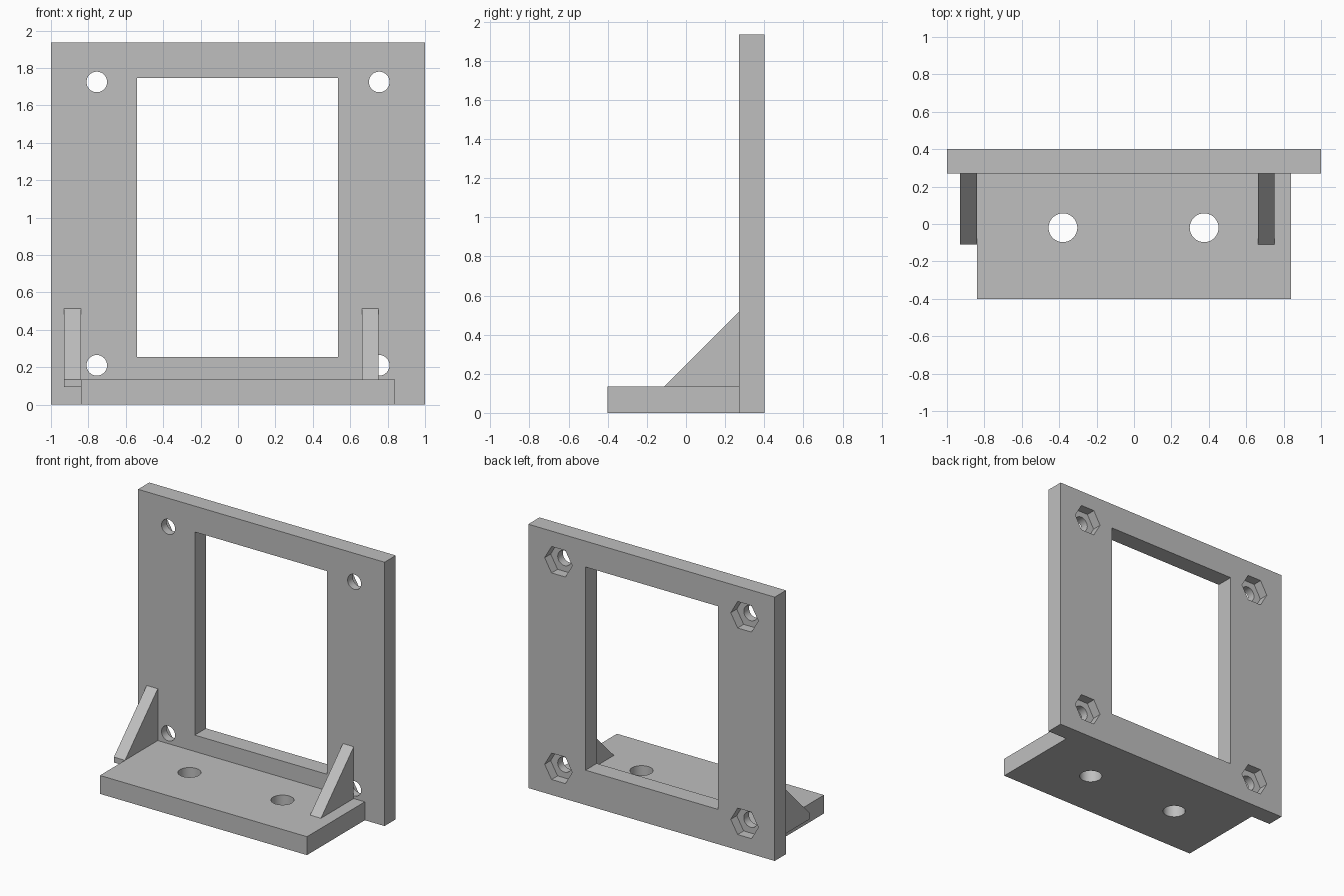
import bpy
import bmesh
import math
from mathutils import Matrix, Vector

default_cube = bpy.data.objects.get("Cube")
if default_cube:
    bpy.data.objects.remove(default_cube, do_unlink=True)

# Single grey material
grey = bpy.data.materials.new("plain_grey")
grey.use_nodes = True
grey.diffuse_color = (0.52, 0.52, 0.52, 1)
grey.node_tree.nodes["Principled BSDF"].inputs["Base Color"].default_value = (0.52, 0.52, 0.52, 1)


def make_object(name, bm):
    bmesh.ops.recalc_face_normals(bm, faces=bm.faces)
    mesh = bpy.data.meshes.new(name)
    bm.to_mesh(mesh)
    bm.free()
    mesh.materials.append(grey)
    obj = bpy.data.objects.new(name, mesh)
    bpy.context.collection.objects.link(obj)
    return obj


def box(name, low, high):
    low, high = Vector(low), Vector(high)
    bm = bmesh.new()
    bmesh.ops.create_cube(bm, size=1)
    bmesh.ops.scale(bm, vec=high - low, verts=bm.verts)
    bmesh.ops.translate(bm, vec=(low + high) / 2, verts=bm.verts)
    return make_object(name, bm)


def prism(name, sides, radius, depth, center, axis):
    bm = bmesh.new()
    turn = Matrix.Rotation(math.pi / 2, 4, "X") if axis == "Y" else Matrix()
    # Start at a point on +x so hexagons have flat tops
    ring = [bm.verts.new((radius * math.cos(i * math.tau / sides),
                          radius * math.sin(i * math.tau / sides), -depth / 2))
            for i in range(sides)]
    face = bm.faces.new(ring)
    result = bmesh.ops.extrude_face_region(bm, geom=[face])
    top = [v for v in result["geom"] if isinstance(v, bmesh.types.BMVert)]
    bmesh.ops.translate(bm, vec=(0, 0, depth), verts=top)
    bmesh.ops.transform(bm, matrix=Matrix.Translation(center) @ turn, verts=bm.verts)
    return make_object(name, bm)


def cut(target, cutter):
    cutter.hide_render = True
    mod = target.modifiers.new("cut", "BOOLEAN")
    mod.operation = "DIFFERENCE"
    mod.solver = "EXACT"
    mod.object = cutter
    bpy.context.view_layer.objects.active = target
    bpy.ops.object.modifier_apply(modifier=mod.name)
    bpy.data.objects.remove(cutter, do_unlink=True)


def smooth(obj):
    bpy.ops.object.select_all(action="DESELECT")
    obj.select_set(True)
    bpy.context.view_layer.objects.active = obj
    bpy.ops.object.shade_smooth_by_angle(angle=math.radians(30))


FRONT, BACK = 0.27, 0.40
BASE_TOP = 0.135

# Upright frame with a window, four screw holes and hexagonal nut pockets
frame = box("upright_frame", (-1, FRONT, 0), (1, BACK, 1.935))
cut(frame, box("window_cutter", (-0.54, 0, 0.255), (0.535, 1, 1.745)))
for x in (-0.755, 0.755):
    for z in (0.21, 1.725):
        cut(frame, prism("screw_cutter", 48, 0.055, 0.6, (x, 0.335, z), "Y"))
        cut(frame, prism("nut_cutter", 6, 0.112, 0.14, (x, BACK, z), "Y"))
smooth(frame)

# Base shelf with two mounting holes
base = box("base_shelf", (-0.84, -0.40, 0), (0.84, FRONT, BASE_TOP))
for x in (-0.38, 0.375):
    cut(base, prism("mount_cutter", 48, 0.077, 0.6, (x, -0.02, 0.07), "Z"))
smooth(base)


# Triangular braces with a short heel reaching below the shelf top
def brace(name, x0, x1):
    outline = [(-0.11, 0.095), (FRONT, 0.095), (FRONT, 0.515), (-0.11, BASE_TOP)]
    bm = bmesh.new()
    face = bm.faces.new([bm.verts.new((x0, y, z)) for y, z in outline])
    result = bmesh.ops.extrude_face_region(bm, geom=[face])
    moved = [v for v in result["geom"] if isinstance(v, bmesh.types.BMVert)]
    bmesh.ops.translate(bm, vec=(x1 - x0, 0, 0), verts=moved)
    return make_object(name, bm)


brace("right_brace", -0.93, -0.84)
brace("left_brace", 0.662, 0.75)
